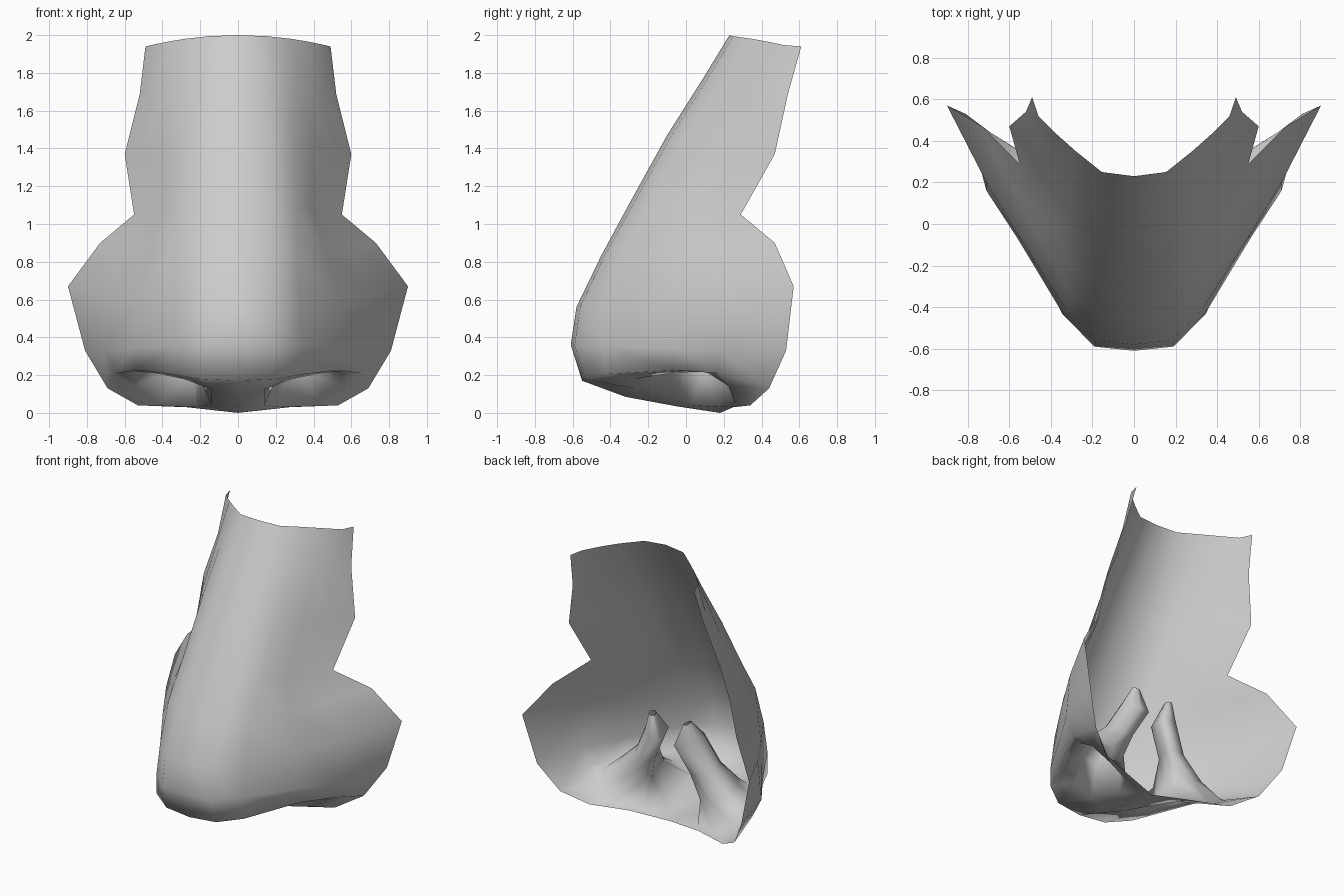
import bpy, bmesh
from mathutils import Vector

if "Cube" in bpy.data.objects:
    bpy.data.objects.remove(bpy.data.objects["Cube"])

# Skin rows, top to bottom: bridge (y, z), side (x, y), flank (x, y), outer edge (x, y, z)
ROWS = [
    (0.23, 2.00, 0.37, 0.43, 0.46, 0.52, 0.49, 0.61, 1.94),
    (0.09, 1.77, 0.38, 0.31, 0.46, 0.43, 0.52, 0.54, 1.69),
    (-0.10, 1.47, 0.40, 0.17, 0.50, 0.32, 0.60, 0.47, 1.37),
    (-0.31, 1.09, 0.39, 0.00, 0.47, 0.15, 0.55, 0.29, 1.05),
    (-0.45, 0.83, 0.46, -0.06, 0.59, 0.19, 0.73, 0.47, 0.90),
    (-0.58, 0.56, 0.54, -0.08, 0.71, 0.20, 0.90, 0.57, 0.67),
    (-0.61, 0.36, 0.56, -0.07, 0.71, 0.16, 0.81, 0.53, 0.33),
    (-0.55, 0.17, 0.53, -0.05, 0.65, 0.17, 0.69, 0.44, 0.13),
]
# Nostril opening, from the septum out round the wing and back
RIM = [(0.14, -0.26, 0.125), (0.29, -0.27, 0.18), (0.44, -0.08, 0.21),
       (0.55, 0.10, 0.22), (0.55, 0.23, 0.14), (0.42, 0.26, 0.05),
       (0.22, 0.18, 0.03), (0.14, 0.03, 0.04)]
# Nostril tube rings: centre, then scale along and across the opening
TUBE = [((0.33, 0.06, 0.26), 0.50, 0.75), ((0.24, 0.10, 0.41), 0.26, 0.58),
        ((0.14, 0.14, 0.60), 0.26, 0.58), ((0.14, 0.18, 0.74), 0.08, 0.15)]
ALONG = Vector((1, 1, 0)).normalized()
ACROSS = Vector((1, -1, 0)).normalized()

bm = bmesh.new()


def add(points):
    return [bm.verts.new(p) for p in points]


def skin_row(i, row):
    cy, cz, sx, sy, fx, fy, ex, ey, ez = row
    widen = i * 0.006
    inset = 0.17 if 5 <= i <= 6 else 0.12
    cols = [(0, cy), (0.155 + widen, cy + 0.02), (0.28 + widen * 1.6, cy + inset),
            (sx, sy), (fx, fy), (ex, ey)]
    last = i == len(ROWS) - 1
    lift = (0, 0.012, 0.045, 0.08, 0.075, 0) if last else (0,) * 6
    return add([(x, y, cz + (ez - cz) * (x / ex) ** 2 + up)
                for (x, y), up in zip(cols, lift)])


# Bridge, tip and wings
rows = [skin_row(i, r) for i, r in enumerate(ROWS)]
for a, b in zip(rows, rows[1:]):
    for j in range(5):
        bm.faces.new((a[j], b[j], b[j + 1], a[j + 1]))

# Underside: septum and nostril sill joined to the nostril opening
r = rows[-1]
n = add(RIM)
c = add([(0, -0.32, 0.085), (0, -0.05, 0.035), (0, 0.18, 0)])
e = add([(0.53, 0.34, 0.04), (0.27, 0.25, 0.03)])
for f in [(r[0], c[0], n[0], r[1]), (r[1], n[0], n[1], r[2]),
          (r[2], n[1], n[2], r[3]), (r[3], n[2], n[3], r[4]),
          (r[4], n[3], n[4], r[5]), (r[5], n[4], n[5], e[0]),
          (e[0], n[5], n[6], e[1]), (e[1], n[6], c[2]),
          (c[2], n[6], n[7], c[1]), (c[1], n[7], n[0], c[0])]:
    bm.faces.new(f)

# Nostril tube tapering up inside
mid = sum((Vector(p) for p in RIM), Vector()) / len(RIM)
ring = n
for centre, s, t in TUBE:
    offs = [Vector(p) - mid for p in RIM]
    nxt = add([Vector(centre) + ALONG * o.dot(ALONG) * s + ACROSS * o.dot(ACROSS) * t
               + Vector((0, 0, o.z * s)) for o in offs])
    for j in range(len(RIM)):
        k = (j + 1) % len(RIM)
        bm.faces.new((ring[j], nxt[j], nxt[k], ring[k]))
    ring = nxt

mesh = bpy.data.meshes.new("nose")
bm.to_mesh(mesh)
bm.free()
nose = bpy.data.objects.new("nose", mesh)
bpy.context.collection.objects.link(nose)

# Mirror the half and smooth it
mirror = nose.modifiers.new("mirror", 'MIRROR')
mirror.use_clip = True
mirror.merge_threshold = 0.001
for p in mesh.polygons:
    p.use_smooth = True
